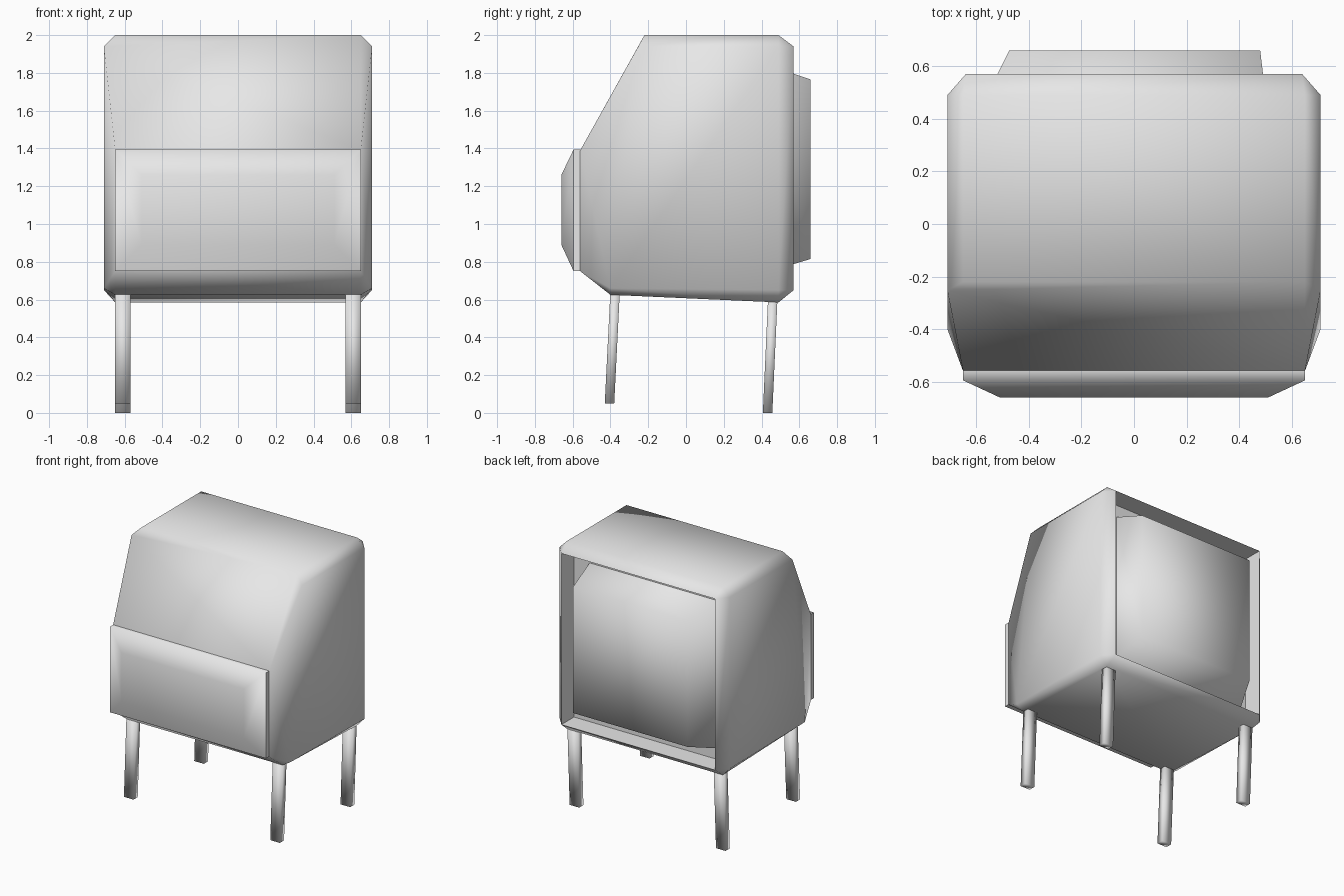
import bpy, bmesh, math
from mathutils import Vector

if "Cube" in bpy.data.objects:
    bpy.data.objects.remove(bpy.data.objects["Cube"])

grey = bpy.data.materials.new("light grey")
grey.use_nodes = True
grey.diffuse_color = (0.8, 0.8, 0.8, 1)
grey.node_tree.nodes["Principled BSDF"].inputs["Base Color"].default_value = (0.8, 0.8, 0.8, 1)


def finish(name, bm, angle):
    """Turn a bmesh into a shaded object."""
    bmesh.ops.recalc_face_normals(bm, faces=bm.faces)
    mesh = bpy.data.meshes.new(name)
    bm.to_mesh(mesh)
    bm.free()
    mesh.materials.append(grey)
    obj = bpy.data.objects.new(name, mesh)
    bpy.context.collection.objects.link(obj)
    bpy.ops.object.select_all(action='DESELECT')
    obj.select_set(True)
    bpy.context.view_layer.objects.active = obj
    bpy.ops.object.shade_smooth_by_angle(angle=math.radians(angle))
    return obj


def hull(points):
    """Convex solid with its flat faces merged."""
    bm = bmesh.new()
    for p in points:
        bm.verts.new(p)
    bmesh.ops.convex_hull(bm, input=bm.verts)
    bmesh.ops.dissolve_limit(bm, angle_limit=0.01, verts=bm.verts, edges=bm.edges)
    return bm


def rect(y, x0, x1, z0, z1):
    return [(x, y, z) for x in (x0, x1) for z in (z0, z1)]


# Cabinet body: chamfered box with sloping front
side = [(0.71, -0.253, 1.94), (0.71, 0.49, 1.94), (0.71, 0.49, 0.65), (0.71, -0.40, 0.66)]
profile = [(-0.22, 2.0), (0.49, 2.0), (0.49, 0.585), (-0.40, 0.625), (-0.56, 0.75), (-0.56, 1.39)]
half = side + [(0.65, y, z) for y, z in profile] + [(0.64, 0.57, 1.94), (0.64, 0.57, 0.65)]
bm = hull([(s * x, y, z) for s in (-1, 1) for x, y, z in half])

# Recess pushed into the back
bm.faces.ensure_lookup_table()
back = max(bm.faces, key=lambda f: f.calc_center_median().y)
pushed = bmesh.ops.extrude_face_region(bm, geom=[back])
verts = [v for v in pushed["geom"] if isinstance(v, bmesh.types.BMVert)]
bmesh.ops.translate(bm, verts=verts, vec=Vector((0, -0.15, 0)))
if back.is_valid:
    bmesh.ops.delete(bm, geom=[back], context='FACES_ONLY')
finish("cabinet_body", bm, 75)

# Raised front panel with sloping rim
panel = rect(-0.55, -0.65, 0.65, 0.75, 1.395) + rect(-0.595, -0.65, 0.65, 0.75, 1.395)
panel += rect(-0.66, -0.51, 0.51, 0.89, 1.26)
finish("front_panel", hull(panel), 65)

# Tapered plug standing out of the back recess
plug = rect(0.41, -0.60, 0.51, 0.74, 1.85) + rect(0.66, -0.475, 0.48, 0.815, 1.765)
finish("back_plug", hull(plug), 95)

# Four slightly raked legs
for end, y_top, y_foot, z_top, z_foot in (("front", -0.375, -0.405, 0.65, 0.05),
                                          ("back", 0.46, 0.432, 0.62, 0)):
    for label, s in (("left", 1), ("right", -1)):
        corners = [(s * 0.61 + dx, y + dy, z) for y, z in ((y_top, z_top), (y_foot, z_foot))
                   for dx in (-0.04, 0.04) for dy in (-0.025, 0.025)]
        finish(f"{end}_{label}_leg", hull(corners), 95)
